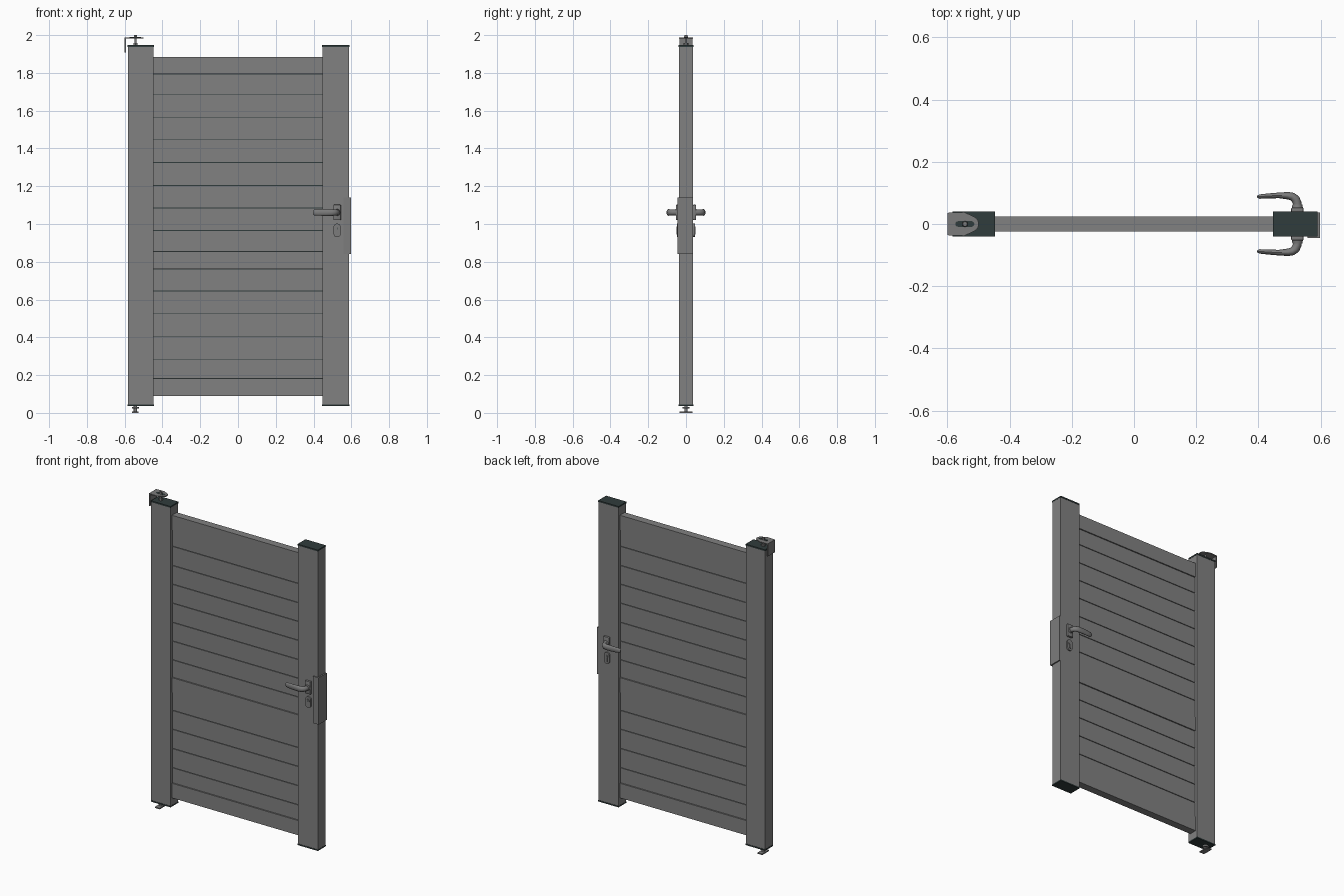
import bpy
import bmesh
from math import pi, cos, sin
from mathutils import Vector, Matrix

old = bpy.data.objects.get("Cube")
if old:
    bpy.data.objects.remove(old, do_unlink=True)


def material(name, r, g, b):
    m = bpy.data.materials.new(name)
    m.use_nodes = True
    m.diffuse_color = (r, g, b, 1)
    m.node_tree.nodes["Principled BSDF"].inputs["Base Color"].default_value = (r, g, b, 1)
    return m


GREY = material("painted grey", 0.22, 0.22, 0.22)
DARK = material("dark plastic", 0.03, 0.045, 0.045)
METAL = material("hardware grey", 0.2, 0.2, 0.2)


def finish(name, bm, mat, smooth=False):
    bmesh.ops.recalc_face_normals(bm, faces=bm.faces)
    me = bpy.data.meshes.new(name)
    bm.to_mesh(me)
    bm.free()
    me.materials.append(mat)
    ob = bpy.data.objects.new(name, me)
    bpy.context.collection.objects.link(ob)
    if smooth:
        bpy.ops.object.select_all(action='DESELECT')
        ob.select_set(True)
        bpy.context.view_layer.objects.active = ob
        bpy.ops.object.shade_smooth_by_angle(angle=0.6)
    return ob


def box(name, x, y, z, mat, bevel=0):
    """Box from three (low, high) ranges."""
    bm = bmesh.new()
    bmesh.ops.create_cube(bm, size=1)
    for v in bm.verts:
        v.co = [(a + b) / 2 + c * (b - a) for c, (a, b) in zip(v.co, (x, y, z))]
    if bevel:
        bmesh.ops.bevel(bm, geom=bm.edges[:], offset=bevel, segments=2, affect='EDGES', profile=0.5)
    return finish(name, bm, mat, bool(bevel))


def cylinder(name, a, b, r1, r2, mat, sides=24):
    """Cylinder or cone between two points."""
    a, b = Vector(a), Vector(b)
    bm = bmesh.new()
    bmesh.ops.create_cone(bm, cap_ends=True, segments=sides, radius1=r1, radius2=r2, depth=(b - a).length)
    turn = Vector((0, 0, 1)).rotation_difference(b - a).to_matrix().to_4x4()
    bmesh.ops.transform(bm, matrix=Matrix.Translation((a + b) / 2) @ turn, verts=bm.verts)
    return finish(name, bm, mat, sides > 8)


def prism(name, points, offset, mat):
    """Extrude a flat outline by an offset."""
    bm = bmesh.new()
    face = bm.faces.new([bm.verts.new(p) for p in points])
    new = bmesh.ops.extrude_face_region(bm, geom=[face])["geom"]
    bmesh.ops.translate(bm, vec=offset, verts=[g for g in new if isinstance(g, bmesh.types.BMVert)])
    return finish(name, bm, mat, True)


def arc(cx, cy, r, start, end, n=12):
    return [(cx + r * cos(start + (end - start) * i / n), cy + r * sin(start + (end - start) * i / n))
            for i in range(n + 1)]


def sweep(name, path, mat, sides=16):
    """Tapered oval tube along (x, y, half width, half height) stations at lever height."""
    bm = bmesh.new()
    rings = []
    for i, (x, y, w, h) in enumerate(path):
        p, q = path[max(i - 1, 0)], path[min(i + 1, len(path) - 1)]
        t = Vector((q[0] - p[0], q[1] - p[1])).normalized()
        ring = []
        for k in range(sides):
            c, s = cos(2 * pi * k / sides), sin(2 * pi * k / sides)
            ring.append(bm.verts.new((x - t.y * w * c, y + t.x * w * c, LEVER_Z + h * s)))
        rings.append(ring)
    for a, b in zip(rings, rings[1:]):
        for k in range(sides):
            j = (k + 1) % sides
            bm.faces.new((a[k], a[j], b[j], b[k]))
    bm.faces.new(rings[0])
    bm.faces.new(rings[-1])
    return finish(name, bm, mat, True)


# Posts with dark end caps
for side, x in (("right", (-0.583, -0.447)), ("left", (0.447, 0.588))):
    box(side + "_post", x, (-0.038, 0.038), (0.044, 1.938), GREY)
    wide = (x[0] - 0.001, x[1] + 0.001)
    box(side + "_post_top_cap", wide, (-0.04, 0.04), (1.938, 1.947), DARK)
    box(side + "_post_bottom_cap", wide, (-0.04, 0.04), (0.036, 0.044), DARK)

# Horizontal rails
SPAN = (-0.447, 0.447)
rails = {"bottom": (0.09, 0.183), "middle": (0.761, 0.854), "top": (1.793, 1.885)}
for label, z in rails.items():
    box(label + "_rail", SPAN, (-0.024, 0.024), z, GREY)

# Infill boards with narrow shadow grooves over a core
GAP = 0.004
for label, low, high, joints in (("lower", 0.183, 0.761, (0.281, 0.403, 0.525, 0.645)),
                                 ("upper", 0.854, 1.793, (0.966, 1.085, 1.204, 1.326, 1.446, 1.565, 1.687))):
    box(label + "_core", SPAN, (-0.014, 0.014), (low, high), DARK)
    edges = (low,) + joints + (high,)
    for i, (a, b) in enumerate(zip(edges, edges[1:])):
        box(f"{label}_board_{i + 1}", SPAN, (-0.019, 0.019), (a + GAP / 2, b - GAP / 2), GREY)

# Lock handles and key plates on both faces
LEVER_X, LEVER_Z, KEY_Z = 0.525, 1.061, 0.966
for label, s in (("front", -1), ("back", 1)):
    def depth(a, b):
        return tuple(sorted((s * a, s * b)))

    box(label + "_handle_plate", (0.505, 0.545), depth(0.037, 0.053), (1.02, 1.102), METAL, 0.004)
    cylinder(label + "_handle_collar", (LEVER_X, s * 0.05, LEVER_Z), (LEVER_X, s * 0.062, LEVER_Z),
             0.018, 0.016, METAL)
    bend = [(0.525, 0.055, 0.014, 0.015), (0.524, 0.068, 0.014, 0.015), (0.519, 0.08, 0.014, 0.016),
            (0.509, 0.088, 0.013, 0.017), (0.495, 0.091, 0.012, 0.018), (0.465, 0.092, 0.009, 0.018),
            (0.43, 0.09, 0.008, 0.017), (0.403, 0.088, 0.007, 0.015), (0.396, 0.088, 0.003, 0.009)]
    sweep(label + "_lever", [(x, s * y, w, h) for x, y, w, h in bend], METAL)

    outline = arc(LEVER_X, KEY_Z + 0.017, 0.019, 0, pi) + arc(LEVER_X, KEY_Z - 0.017, 0.019, pi, 2 * pi)
    prism(label + "_key_plate", [(x, s * 0.037, z) for x, z in outline], (0, s * 0.01, 0), METAL)
    cylinder(label + "_key_barrel", (LEVER_X, s * 0.045, KEY_Z + 0.01), (LEVER_X, s * 0.051, KEY_Z + 0.01),
             0.01, 0.01, METAL)
    box(label + "_key_barrel_tail", (0.52, 0.53), depth(0.045, 0.051), (KEY_Z - 0.022, KEY_Z + 0.004), METAL)
    box(label + "_key_slot", (0.5235, 0.5265), depth(0.05, 0.0515), (KEY_Z + 0.004, KEY_Z + 0.016), DARK)

# Angle-shaped strike cover on the closing edge
box("strike_side_plate", (0.59, 0.598), (-0.045, 0.037), (0.842, 1.14), METAL)
box("strike_front_flange", (0.558, 0.598), (-0.045, -0.039), (0.842, 1.14), METAL)

# Top hinge: wall plate, tapered tongue with slot, bolt
PIVOT_X = -0.543
box("hinge_wall_plate", (-0.6, -0.594), (-0.035, 0.035), (1.908, 1.988), METAL)
tongue = [(-0.6, -0.036), (-0.545, -0.038)] + arc(-0.525, 0, 0.026, -pi / 3, pi / 3) + [(-0.545, 0.038), (-0.6, 0.036)]
prism("hinge_tongue", [(x, y, 1.982) for x, y in tongue], (0, 0, 0.006), METAL)
slot = arc(-0.522, 0, 0.009, -pi / 2, pi / 2) + arc(-0.565, 0, 0.009, pi / 2, 3 * pi / 2)
prism("hinge_slot", [(x, y, 1.988) for x, y in slot], (0, 0, 0.001), DARK)
cylinder("hinge_pin", (PIVOT_X, 0, 1.94), (PIVOT_X, 0, 1.996), 0.006, 0.006, METAL)
cylinder("hinge_lower_nut", (PIVOT_X, 0, 1.947), (PIVOT_X, 0, 1.957), 0.012, 0.012, METAL, 6)
cylinder("hinge_bolt_head", (PIVOT_X, 0, 1.988), (PIVOT_X, 0, 2.0), 0.01, 0.008, METAL, 6)

# Bottom pivot: stud, flange and foot plate
cylinder("pivot_stud", (PIVOT_X, 0, 0.004), (PIVOT_X, 0, 0.04), 0.009, 0.009, METAL)
cylinder("pivot_flange", (PIVOT_X, 0, 0.022), (PIVOT_X, 0, 0.032), 0.019, 0.019, METAL)
box("pivot_foot", (-0.56, -0.526), (-0.034, 0.034), (0, 0.007), METAL)
